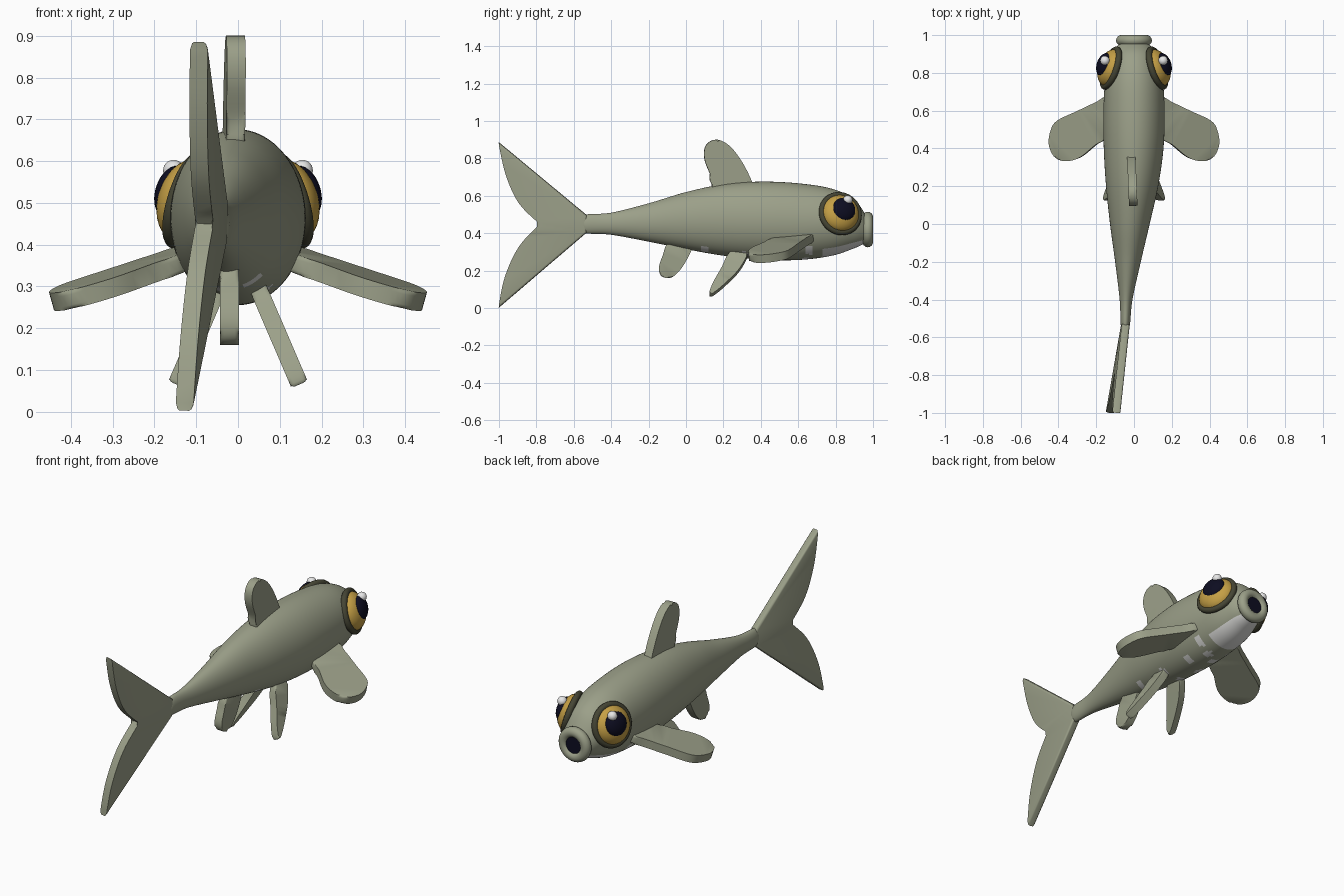
import bpy, bmesh, math
from mathutils import Vector

if "Cube" in bpy.data.objects:
    bpy.data.objects.remove(bpy.data.objects["Cube"])


def mat(name, r, g, b):
    m = bpy.data.materials.new(name)
    m.diffuse_color = (r, g, b, 1)
    m.use_nodes = True
    m.node_tree.nodes["Principled BSDF"].inputs["Base Color"].default_value = m.diffuse_color
    return m


OLIVE = mat("olive skin", 0.33, 0.35, 0.25)
PALE = mat("pale belly", 0.72, 0.72, 0.70)
RIM = mat("dark olive rim", 0.06, 0.06, 0.035)
GOLD = mat("gold iris", 0.56, 0.35, 0.06)
BLACK = mat("blue black", 0.004, 0.004, 0.015)
WHITE = mat("white glint", 0.88, 0.88, 0.88)


def smooth(ob, angle=40):
    bpy.ops.object.select_all(action='DESELECT')
    ob.select_set(True)
    bpy.context.view_layer.objects.active = ob
    bpy.ops.object.shade_smooth_by_angle(angle=math.radians(angle))


def make(name, bm, mats, angle=40):
    bmesh.ops.recalc_face_normals(bm, faces=bm.faces)
    me = bpy.data.meshes.new(name)
    bm.to_mesh(me)
    bm.free()
    ob = bpy.data.objects.new(name, me)
    bpy.context.collection.objects.link(ob)
    for m in mats:
        me.materials.append(m)
    smooth(ob, angle)
    return ob


def spline(pts, t, closed=False):
    """Catmull-Rom point at t (in segments)."""
    n = len(pts)
    i = min(int(t), n - 1 if closed else n - 2)
    f = t - i
    ids = [(i + k) % n if closed else max(0, min(n - 1, i + k)) for k in (-1, 0, 1, 2)]
    a, b, c, d = (Vector(pts[k]) for k in ids)
    return 0.5 * (2 * b + (c - a) * f + (2 * a - 5 * b + 4 * c - d) * f ** 2
                  + (3 * b - a - 3 * c + d) * f ** 3)


# Body: stations are y, centre x, half width, bottom z, top z
STATIONS = [(-0.552, -0.047, 0.010, 0.425, 0.475), (-0.535, -0.046, 0.024, 0.400, 0.500),
            (-0.40, -0.042, 0.034, 0.392, 0.510), (-0.20, -0.032, 0.068, 0.355, 0.560),
            (0.0, -0.022, 0.105, 0.315, 0.620), (0.2, -0.010, 0.138, 0.280, 0.662),
            (0.4, -0.002, 0.158, 0.260, 0.676), (0.6, 0, 0.162, 0.257, 0.667),
            (0.78, 0, 0.150, 0.280, 0.638), (0.90, 0, 0.115, 0.320, 0.580),
            (0.965, 0, 0.070, 0.350, 0.490)]
DOTS = [(0.0, 0.77), (0.03, 0.645), (-0.04, 0.60), (0.06, 0.52), (-0.05, 0.47), (0.06, 0.31),
        (-0.03, 0.345), (0.035, 0.10), (-0.06, 0.15), (0.10, 0.66), (-0.10, 0.66)]
SEG, STEP = 80, 10
bm = bmesh.new()
rings = []
for k in range((len(STATIONS) - 1) * STEP + 1):
    y, cx, w, lo, hi = spline([Vector(s) for s in STATIONS], k / STEP)
    rings.append([bm.verts.new((cx + w * math.cos(a), y, (lo + hi) / 2 + (hi - lo) / 2 * math.sin(a)))
                  for a in (2 * math.pi * j / SEG for j in range(SEG))])
for r0, r1 in zip(rings, rings[1:]):
    for j in range(SEG):
        f = bm.faces.new((r0[j], r0[(j + 1) % SEG], r1[(j + 1) % SEG], r1[j]))
        c = f.calc_center_median()
        # pale chin, and pale dots under the belly
        chin = c.y > 0.73 and c.z < 0.315 + 0.22 * (c.y - 0.73)
        dot = c.z < 0.40 and any(math.hypot(c.x - x, c.y - y) < 0.024 for x, y in DOTS)
        f.material_index = 1 if chin or dot else 0
bm.faces.new(rings[0])
bm.faces.new(rings[-1])
make("body", bm, [OLIVE, PALE], 60)


def fin(name, pts, place, thick=0.045, rounded=True):
    """Flat fin: a 2D outline put in space by place(), thickened, rim rounded."""
    if rounded:
        pts = [spline(pts, i / 5, True) for i in range(len(pts) * 5)]
    P = [Vector(place(*p)) for p in pts]
    n = Vector((0, 0, 0))
    for a, b in zip(P, P[1:] + P[:1]):
        n += (a - P[0]).cross(b - P[0])
    n.normalize()
    bm = bmesh.new()
    A = [bm.verts.new(p + n * thick / 2) for p in P]
    B = [bm.verts.new(p - n * thick / 2) for p in P]
    caps = [bm.faces.new(A), bm.faces.new(B[::-1])]
    for i in range(len(P)):
        j = (i + 1) % len(P)
        bm.faces.new((A[i], B[i], B[j], A[j]))
    rim = list({e for f in caps for e in f.edges})
    bmesh.ops.bevel(bm, geom=rim, offset=0.010, segments=3, profile=0.5, affect='EDGES')
    bmesh.ops.triangulate(bm, faces=[f for f in bm.faces if len(f.verts) > 4])
    return make(name, bm, [OLIVE], 40)


# Tail and fins on the middle line (outlines in y, z)
trail = [(-1, 0.885), (-0.96, 0.71), (-0.89, 0.56), (-0.78, 0.45), (-0.89, 0.33), (-0.965, 0.17), (-1, 0.003)]
upper = [spline(trail[:4], i / 6) for i in range(19)]
lower = [spline(trail[3:], i / 6) for i in range(1, 19)]
fin("tail_fin", [(-0.53, 0.405), (-0.53, 0.495)] + upper + lower,
    lambda y, z: (-0.045 + 0.14 * (y + 0.53) + 0.04 * (z - 0.45), y, z), 0.043, False)
fin("dorsal_fin", [(0.16, 0.62), (0.135, 0.70), (0.10, 0.79), (0.10, 0.855), (0.13, 0.892), (0.18, 0.898),
                   (0.24, 0.86), (0.30, 0.78), (0.35, 0.68), (0.36, 0.62)],
    lambda y, z: (-0.008 - 0.04 * (y - 0.2), y, z))
fin("anal_fin", [(0.03, 0.34), (0.015, 0.28), (-0.03, 0.205), (-0.08, 0.163), (-0.13, 0.17), (-0.145, 0.215),
                 (-0.125, 0.28), (-0.09, 0.35)],
    lambda y, z: (-0.02, y, z))

for s, side in ((1, "right"), (-1, "left")):
    # Paired fins: pectoral outline in x, y; pelvic outline in y, z
    fin("pectoral_fin_" + side,
        [(0.12, 0.675), (0.20, 0.645), (0.30, 0.598), (0.40, 0.55), (0.435, 0.50), (0.445, 0.42), (0.41, 0.35),
         (0.35, 0.335), (0.28, 0.355), (0.20, 0.42), (0.12, 0.48)],
        lambda x, y: (s * x, y, 0.352 - 0.28 * (x - 0.14) + 0.10 * (y - 0.45)))
    fin("pelvic_fin_" + side,
        [(0.24, 0.30), (0.19, 0.21), (0.14, 0.12), (0.125, 0.068), (0.155, 0.08), (0.22, 0.135), (0.29, 0.21),
         (0.33, 0.30)],
        lambda y, z: (s * (0.055 + 0.43 * (0.28 - z)), y, z), 0.042)

    # Eyes look outward, a little forward and up
    n = Vector((0.91 * s, 0.30, 0.28)).normalized()
    rot = n.to_track_quat('Z', 'Y').to_euler()
    c = Vector((0.122 * s, 0.825, 0.505))

    def ball(name, loc, scale, m):
        bpy.ops.mesh.primitive_uv_sphere_add(segments=32, ring_count=20, location=loc, rotation=rot)
        ob = bpy.context.object
        ob.name = name
        ob.scale = scale
        ob.data.materials.append(m)
        smooth(ob)

    bpy.ops.mesh.primitive_torus_add(major_segments=48, minor_segments=12, major_radius=0.103,
                                     minor_radius=0.017, location=c, rotation=rot)
    ring = bpy.context.object
    ring.name = "eye_rim_" + side
    ring.data.materials.append(RIM)
    smooth(ring)
    ball("eyeball_" + side, c, (0.102, 0.102, 0.066), GOLD)
    ball("pupil_" + side, c + n * 0.040 + Vector((0, 0.006, 0.010)), (0.064, 0.064, 0.036), BLACK)
    ball("eye_glint_" + side, (0.154 * s, 0.865, 0.578), (0.025, 0.025, 0.025), WHITE)

# Round open mouth
bpy.ops.mesh.primitive_torus_add(major_segments=48, minor_segments=14, major_radius=0.067, minor_radius=0.028,
                                 location=(0, 0.972, 0.42), rotation=(math.pi / 2, 0, 0))
lips = bpy.context.object
lips.name = "lips"
lips.data.materials.append(OLIVE)
smooth(lips)
bpy.ops.mesh.primitive_cylinder_add(vertices=32, radius=0.056, depth=0.03, location=(0, 0.973, 0.42),
                                    rotation=(math.pi / 2, 0, 0))
hole = bpy.context.object
hole.name = "mouth_opening"
hole.data.materials.append(BLACK)
smooth(hole)
